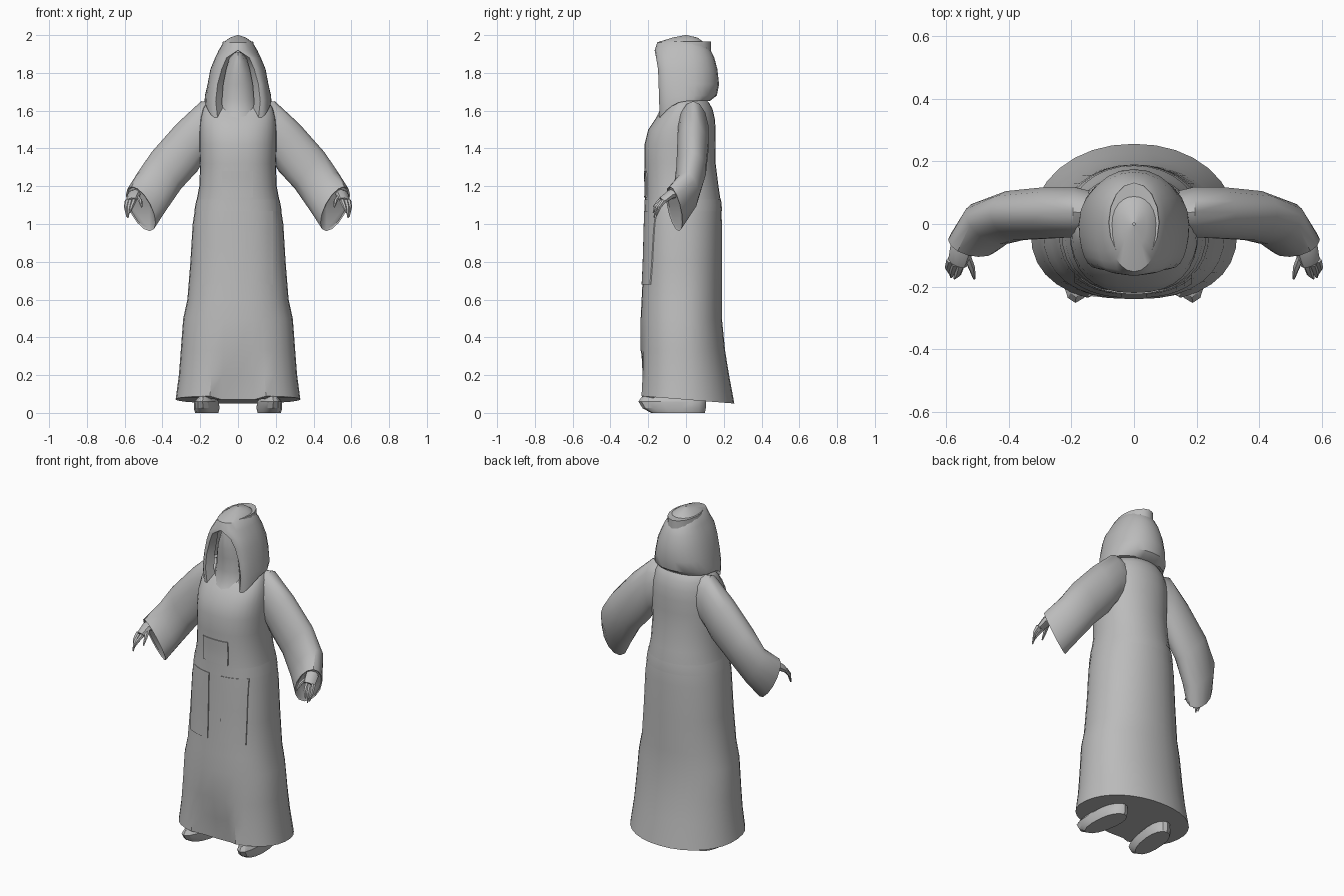
import bpy, math
from mathutils import Vector as V

if "Cube" in bpy.data.objects:
    bpy.data.objects.remove(bpy.data.objects["Cube"])

mat = bpy.data.materials.new("grey cloth")
mat.diffuse_color = (0.5, 0.5, 0.5, 1)
mat.use_nodes = True
mat.node_tree.nodes["Principled BSDF"].inputs["Base Color"].default_value = mat.diffuse_color


def make(name, verts, faces, mirror=False, angle=40):
    me = bpy.data.meshes.new(name)
    me.from_pydata([tuple(v) for v in verts], [], faces)
    me.materials.append(mat)
    ob = bpy.data.objects.new(name, me)
    bpy.context.collection.objects.link(ob)
    bpy.ops.object.select_all(action='DESELECT')
    ob.select_set(True)
    bpy.context.view_layer.objects.active = ob
    bpy.ops.object.mode_set(mode='EDIT')
    bpy.ops.mesh.select_all(action='SELECT')
    bpy.ops.mesh.remove_doubles(threshold=0.0002)
    bpy.ops.mesh.normals_make_consistent(inside=False)
    bpy.ops.object.mode_set(mode='OBJECT')
    if mirror:
        ob.modifiers.new("mirror", 'MIRROR').use_clip = False
    bpy.ops.object.shade_smooth_by_angle(angle=math.radians(angle))
    return ob


def loft(name, rings, closed=True, start=True, end=True, **kw):
    n = len(rings[0])
    verts = [p for r in rings for p in r]
    faces = [(i * n + j, i * n + (j + 1) % n, (i + 1) * n + (j + 1) % n, (i + 1) * n + j)
             for i in range(len(rings) - 1) for j in range(n if closed else n - 1)]
    if start:
        faces.append(tuple(range(n)))
    if end:
        faces.append(tuple(range(len(verts) - n, len(verts))))
    return make(name, verts, faces, **kw)


def power(v, n):
    return math.copysign(abs(v) ** (2 / n), v)


def point(a, z, hw, yf, yb, yc=-0.02, nf=2.4, nb=2.1, cx=0):
    """Point on a horizontal section, flatter in front (a = -90 deg) than behind."""
    c, s = math.cos(a), math.sin(a)
    n = nf if s < 0 else nb
    return V((cx + hw * power(c, n), yc + (yc - yf if s < 0 else yb - yc) * power(s, n), z))


def section(n, *args, **kw):
    return [point(2 * math.pi * i / n, *args, **kw) for i in range(n)]


def oval(c, u, v, n=12):
    c, u, v = V(c), V(u), V(v)
    return [c + u * math.cos(2 * math.pi * i / n) + v * math.sin(2 * math.pi * i / n) for i in range(n)]


# Robe: height, half width, front y, back y
ROBE = [(0.07, .33, -.25, .256), (0.2, .313, -.244, .228), (0.33, .303, -.24, .207),
        (0.5, .29, -.24, .19), (0.6, .268, -.235, .19), (0.8, .252, -.225, .19),
        (1.0, .24, -.22, .19), (1.1, .224, -.217, .187), (1.2, .205, -.215, .172),
        (1.32, .2, -.22, .157), (1.42, .205, -.22, .155), (1.5, .204, -.2, .157),
        (1.56, .198, -.16, .152), (1.61, .185, -.115, .14), (1.645, .165, -.08, .12),
        (1.665, .12, -.05, .1)]
rings = [section(32, *r) for r in ROBE]
for i, depth in enumerate((.05, .03)):      # hem tilts and folds in between the legs
    for p in rings[i]:
        if i == 0:
            p.z -= 0.08 * p.y
        if p.y < 0 and abs(p.x) < 0.13:
            p.y += depth
            p.z -= 0.02 * (i == 0)
loft("robe", rings)


def robe_at(x, z, off):
    """Front surface of the robe at x, z, moved outward."""
    for a, b in zip(ROBE, ROBE[1:]):
        if a[0] <= z <= b[0]:
            t = (z - a[0]) / (b[0] - a[0])
            hw, yf = (a[k] + (b[k] - a[k]) * t for k in (1, 2))
            y = -0.02 + (yf + 0.02) * (1 - min(1, abs(x) / hw) ** 2.4) ** (1 / 2.4)
            return V((x, y - off, z))


# Apron panels and chest flap as thin plates on the robe front
def plate(name, x0, x1, z0, z1, nx=6, nz=4):
    rows = []
    for k in range(nz + 1):
        z = z0 + (z1 - z0) * k / nz
        xs = [x0 + (x1 - x0) * i / nx for i in range(nx + 1)]
        rows.append([robe_at(x, z, 0.005) for x in xs] + [robe_at(x, z, -0.004) for x in reversed(xs)])
    loft(name, rows)


plate("left_apron_panel", 0.04, 0.185, 0.68, 1.07)
plate("right_apron_panel", -0.19, -0.04, 0.68, 1.07)
plate("chest_flap", -0.085, 0.08, 1.14, 1.28)
loft("belt", [section(32, z, hw + .002, yf - .002, yb + .002) for z, hw, yf, yb in
              ((1.07, .229, -.218, .188), (1.1, .224, -.217, .187), (1.13, .218, -.2165, .183))],
     start=False, end=False)

# Sleeves: centre, half height vector, half depth vector
SLEEVE = [((.13, .035, 1.51), (.0, 0, .13), (0, .07, 0)),
          ((.19, .038, 1.49), (.005, 0, .16), (0, .082, 0)),
          ((.27, .036, 1.405), (.055, 0, .125), (0, .084, 0)),
          ((.38, .027, 1.283), (.078, 0, .097), (.012, .08, 0)),
          ((.462, .0, 1.163), (.062, -.005, .11), (.045, .066, 0)),
          ((.515, -.062, 1.08), (.048, -.025, .118), (.062, .035, 0)),
          ((.513, -.056, 1.083), (.044, -.023, .111), (.056, .031, 0))]
loft("sleeve", [oval(*s, n=14) for s in SLEEVE], mirror=True)

# Hands: palm and tapering fingers
loft("palm", [oval((.535, -.05, 1.165), (.025, .012, 0), (.005, -.01, .025), 8),
              oval((.552, -.085, 1.155), (.034, .015, .0), (.0, -.008, .024), 8),
              oval((.563, -.125, 1.125), (.03, .01, -.005), (.0, -.012, .014), 8)], mirror=True)
FINGERS = [((.585, -.115, 1.125), (.593, -.14, 1.09), (.588, -.158, 1.04)),
           ((.57, -.125, 1.122), (.58, -.155, 1.085), (.583, -.17, 1.035)),
           ((.55, -.122, 1.125), (.562, -.16, 1.095), (.573, -.174, 1.06)),
           ((.538, -.09, 1.15), (.518, -.14, 1.125), (.51, -.174, 1.09))]
for path in FINGERS:
    loft("finger", [oval(p, (r, 0, 0), (0, -r * .7, r * .7), 6)
                    for p, r in zip(path, (.014, .011, .004))], mirror=True)

# Hood: height, half width, front y, back y, half width of the face opening
HOOD = [(2.0, .004, -.004, .004, 0), (1.987, .042, -.07, .06, 0), (1.962, .077, -.152, .095, 0),
        (1.92, .102, -.166, .13, .0), (1.88, .121, -.158, .15, .06), (1.82, .146, -.148, .166, .086),
        (1.74, .161, -.145, .175, .108), (1.68, .175, -.142, .163, .118), (1.65, .177, -.14, .125, .108)]
rows = []
for k, (z, hw, yf, yb, gap) in enumerate(HOOD):
    row = []
    for i in range(25):
        a = -math.pi / 2 + 2 * math.pi * i / 24
        p = point(a, z, hw, yf, yb, yc=0, nf=2.2, nb=2.1)
        if p.y < 0:                            # squeeze the front half away from the opening
            side = 1 if i < 12 else -1
            p.x = side * (gap + (hw - gap) * abs(p.x) / hw)
            front = (p.y / yf) ** 2
            if k == len(HOOD) - 1:
                p.z -= 0.09 * front            # hanging front flaps
            elif k == len(HOOD) - 2:
                p.z -= 0.03 * front
        row.append(p)
    for end in (0, -1):                        # rim turned inward to the face
        p = row[end]
        q = V((p.x * 0.72, p.y + min(.035, gap * .5), p.z))
        row.insert(0, q) if end == 0 else row.append(q)
    rows.append(row)
# lower edge tucked under at the back and sides
rows.append([V((p.x * .8, p.y * .8, p.z)) if p.y > -.07 else p.copy() for p in rows[-1]])
loft("hood", rows, closed=False, start=False, end=False)

# Veiled face and neck flowing into the chest
FACE = [(1.46, .16, -.208, .06), (1.51, .155, -.193, .06), (1.56, .138, -.16, .06), (1.6, .12, -.14, .06),
        (1.66, .11, -.132, .06), (1.74, .1, -.135, .06), (1.8, .085, -.143, .06), (1.86, .062, -.142, .06),
        (1.91, .03, -.14, .04)]
loft("face", [section(20, *f, yc=0, nf=2.1) for f in FACE])

# Head band, deeper at the back
band = [oval((0, .005, 1.967), (.08, 0, 0), (0, .127, 0), 16),
        oval((0, .005, 1.934), (.084, 0, .0), (0, .127, -.024), 16)]
for p in band[1]:
    p.z = min(1.955, p.z + .012 * (p.y < .06))
loft("head_band", band, end=False)

# Shoes
SHOE = [(0, .06, -.185, .1), (.025, .066, -.23, .105), (.06, .062, -.252, .105),
        (.085, .042, -.235, .1), (.12, .03, -.12, .09)]
shoe = [section(16, *s, nf=2.2, cx=.162) for s in SHOE]
for p in (p for r in shoe for p in r):
    p.x -= 0.1 * p.y
loft("shoe", shoe, mirror=True, angle=30)
